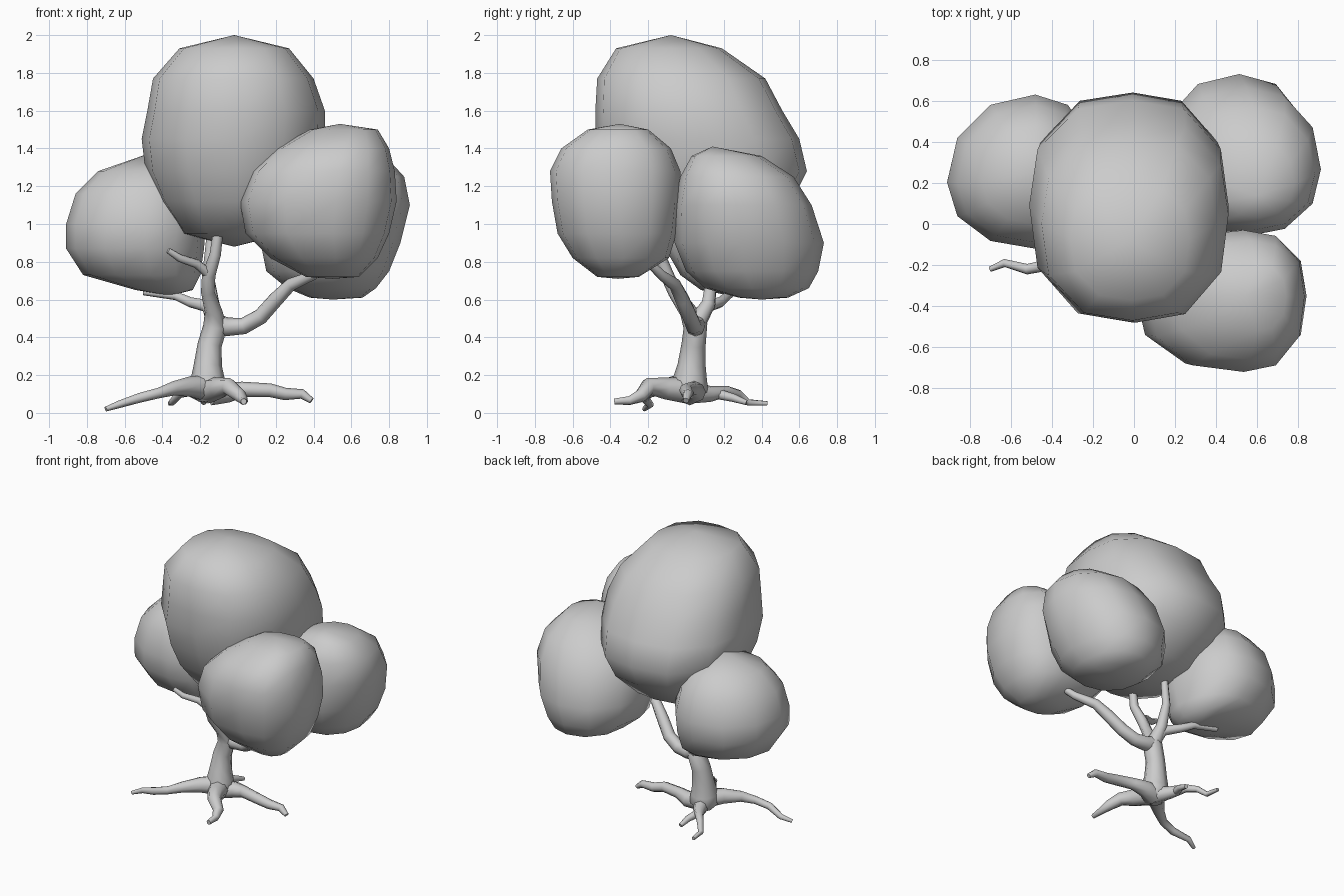
import bpy, bmesh, math

SIDES = 12


def blob(name, bottom, rings, top, mid=(0.5, 0.5), power=2.4):
    """Faceted foliage clump: stacked 12-sided rings (z, x0, x1, y0, y1) closed by two poles.
    mid says where across the width and depth the ring is widest."""
    bm = bmesh.new()
    loops = []
    for z, x0, x1, y0, y1 in rings:
        loop = []
        cx, cy = x0 + mid[0] * (x1 - x0), y0 + mid[1] * (y1 - y0)
        for i in range(SIDES):
            a = 2 * math.pi * i / SIDES
            c, s = math.cos(a), math.sin(a)
            k = (abs(c) ** power + abs(s) ** power) ** (-1 / power)
            loop.append(bm.verts.new((cx + k * c * (x1 - cx if c > 0 else cx - x0),
                                      cy + k * s * (y1 - cy if s > 0 else cy - y0), z)))
        loops.append(loop)
    low, high = bm.verts.new(bottom), bm.verts.new(top)
    for i in range(SIDES):
        j = (i + 1) % SIDES
        for a, b in zip(loops, loops[1:]):
            bm.faces.new((a[i], a[j], b[j], b[i]))
        bm.faces.new((low, loops[0][j], loops[0][i]))
        bm.faces.new((high, loops[-1][i], loops[-1][j]))
    for f in bm.faces:
        f.smooth = True
    mesh = bpy.data.meshes.new(name)
    bm.to_mesh(mesh)
    bm.free()
    bpy.context.collection.objects.link(bpy.data.objects.new(name, mesh))


def tubes(name, paths):
    """Tapered tubes through points (x, y, z, radius)."""
    cu = bpy.data.curves.new(name, 'CURVE')
    cu.dimensions = '3D'
    cu.bevel_depth = 1.0
    cu.bevel_resolution = 2
    cu.use_fill_caps = True
    for path in paths:
        sp = cu.splines.new('POLY')
        sp.points.add(len(path) - 1)
        for p, (x, y, z, r) in zip(sp.points, path):
            p.co = (x, y, z, 1)
            p.radius = r
        sp.use_smooth = True
    ob = bpy.data.objects.new(name, cu)
    bpy.context.collection.objects.link(ob)
    bpy.ops.object.select_all(action='DESELECT')
    ob.select_set(True)
    bpy.context.view_layer.objects.active = ob
    bpy.ops.object.convert(target='MESH')


# Foliage clumps
blob("crown_top", (-0.02, 0.08, 0.88), [
    (0.95, -0.30, 0.26, -0.25, 0.38), (1.12, -0.42, 0.38, -0.38, 0.56),
    (1.28, -0.49, 0.44, -0.44, 0.64), (1.45, -0.51, 0.46, -0.48, 0.60),
    (1.60, -0.48, 0.46, -0.48, 0.51), (1.77, -0.45, 0.40, -0.47, 0.42),
    (1.93, -0.31, 0.27, -0.37, 0.19)], (-0.02, -0.08, 2.0), (0.52, 0.53), 2.6)
blob("crown_front_right", (0.5, -0.36, 0.71), [
    (0.72, 0.36, 0.64, -0.47, -0.25), (0.82, 0.17, 0.74, -0.60, -0.09),
    (0.95, 0.04, 0.80, -0.68, -0.05), (1.12, 0.01, 0.84, -0.71, -0.03),
    (1.28, 0.07, 0.83, -0.72, -0.03), (1.40, 0.20, 0.80, -0.66, -0.08),
    (1.50, 0.38, 0.74, -0.52, -0.20)], (0.54, -0.35, 1.53), (0.61, 0.53), 2.5)
blob("crown_back_right", (0.5, 0.4, 0.6), [
    (0.61, 0.38, 0.66, 0.28, 0.54), (0.66, 0.26, 0.73, 0.10, 0.65),
    (0.75, 0.15, 0.80, 0.00, 0.70), (0.90, 0.12, 0.86, -0.06, 0.73),
    (1.10, 0.14, 0.91, -0.06, 0.665), (1.25, 0.24, 0.88, -0.03, 0.57),
    (1.36, 0.42, 0.78, 0.03, 0.40)], (0.6, 0.14, 1.41), (0.53, 0.45), 2.2)
blob("crown_left", (-0.36, 0.24, 0.62), [
    (0.65, -0.54, -0.24, 0.08, 0.42), (0.73, -0.82, -0.20, -0.03, 0.55),
    (0.87, -0.91, -0.18, -0.11, 0.62), (1.00, -0.91, -0.17, -0.12, 0.63),
    (1.16, -0.86, -0.20, -0.09, 0.58), (1.28, -0.74, -0.29, 0.0, 0.48)],
    (-0.48, 0.25, 1.37), (0.58, 0.43), 2.15)

# Trunk with leading branch
tubes("trunk", [
    [(-0.16, 0.02, 0.06, 0.05), (-0.16, 0.02, 0.11, 0.10), (-0.16, 0.02, 0.17, 0.092),
     (-0.16, 0.03, 0.25, 0.075), (-0.15, 0.04, 0.36, 0.064), (-0.12, 0.05, 0.46, 0.064),
     (-0.13, 0.01, 0.54, 0.046), (-0.16, -0.06, 0.64, 0.036), (-0.155, -0.10, 0.73, 0.036),
     (-0.12, -0.14, 0.84, 0.03), (-0.10, -0.14, 1.0, 0.026)]])

# Side branches
tubes("branches", [
    [(-0.13, 0.05, 0.48, 0.055), (-0.06, 0.05, 0.455, 0.05), (0.03, 0.04, 0.46, 0.044),
     (0.12, 0.02, 0.51, 0.042), (0.20, -0.02, 0.60, 0.040), (0.28, -0.06, 0.68, 0.034),
     (0.40, -0.13, 0.73, 0.026), (0.45, -0.22, 0.82, 0.02)],
    [(-0.12, 0.06, 0.48, 0.05), (-0.135, 0.12, 0.58, 0.038), (-0.16, 0.14, 0.75, 0.028),
     (-0.14, 0.14, 0.97, 0.024)],
    [(-0.12, 0.06, 0.49, 0.05), (-0.16, 0.11, 0.565, 0.036), (-0.25, 0.18, 0.585, 0.028),
     (-0.33, 0.22, 0.62, 0.024), (-0.5, 0.25, 0.64, 0.018)],
    [(-0.15, -0.10, 0.73, 0.03), (-0.22, -0.14, 0.79, 0.024), (-0.31, -0.19, 0.82, 0.021),
     (-0.37, -0.21, 0.86, 0.016)]])

# Spreading roots
tubes("roots", [
    [(-0.16, 0.01, 0.13, 0.07), (-0.25, -0.07, 0.14, 0.055), (-0.34, -0.15, 0.13, 0.038),
     (-0.42, -0.20, 0.105, 0.028), (-0.52, -0.22, 0.08, 0.026), (-0.63, -0.19, 0.045, 0.02),
     (-0.70, -0.22, 0.02, 0.013)],
    [(-0.15, 0.0, 0.12, 0.07), (-0.10, -0.11, 0.13, 0.058), (-0.05, -0.20, 0.14, 0.045),
     (0.01, -0.24, 0.09, 0.036), (0.03, -0.30, 0.065, 0.024), (0.03, -0.38, 0.06, 0.016)],
    [(-0.14, 0.02, 0.11, 0.07), (-0.05, 0.05, 0.11, 0.055), (0.03, 0.03, 0.125, 0.04),
     (0.17, 0.0, 0.12, 0.036), (0.25, 0.01, 0.10, 0.033), (0.34, 0.01, 0.10, 0.026),
     (0.39, 0.0, 0.065, 0.016)],
    [(-0.16, 0.04, 0.11, 0.06), (-0.20, 0.13, 0.10, 0.042), (-0.26, 0.22, 0.115, 0.028),
     (-0.31, 0.28, 0.10, 0.022), (-0.35, 0.33, 0.055, 0.018), (-0.36, 0.43, 0.05, 0.012)],
    [(-0.22, 0.17, 0.10, 0.028), (-0.19, 0.25, 0.08, 0.022), (-0.18, 0.32, 0.055, 0.014)]])
